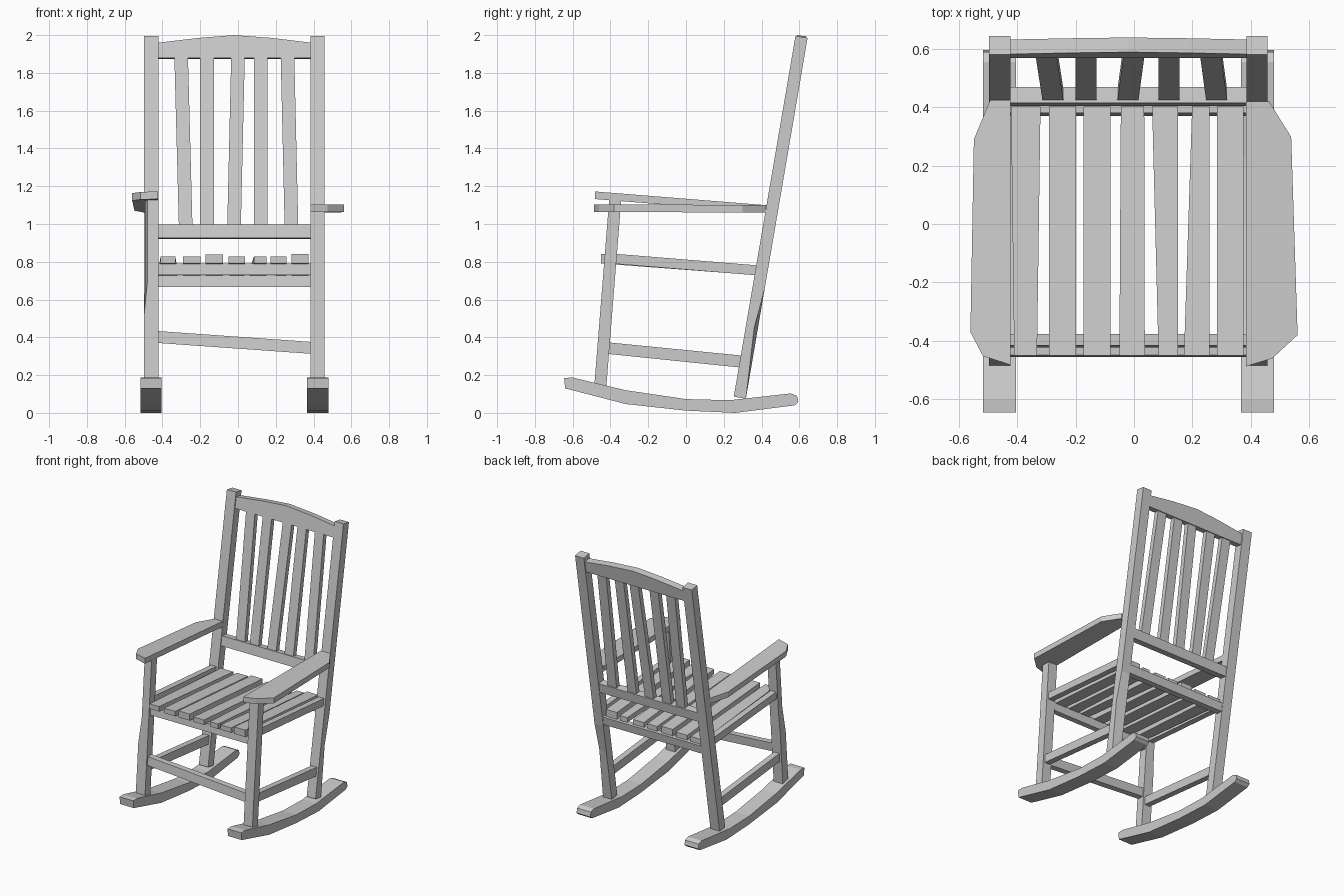
import bpy, bmesh
from mathutils import Vector

if "Cube" in bpy.data.objects:
    bpy.data.objects.remove(bpy.data.objects["Cube"])


def loft(name, rings):
    """Closed solid through matching rings of points, capped at both ends."""
    bm = bmesh.new()
    vs = [[bm.verts.new(p) for p in r] for r in rings]
    n = len(rings[0])
    for a, b in zip(vs, vs[1:]):
        for i in range(n):
            j = (i + 1) % n
            bm.faces.new((a[i], a[j], b[j], b[i]))
    bm.faces.new(vs[0][::-1])
    bm.faces.new(vs[-1])
    bmesh.ops.recalc_face_normals(bm, faces=bm.faces)
    me = bpy.data.meshes.new(name)
    bm.to_mesh(me)
    bm.free()
    ob = bpy.data.objects.new(name, me)
    bpy.context.collection.objects.link(ob)
    return ob


def prism(name, pts, offset):
    """Outline pushed along an offset vector."""
    return loft(name, [pts, [Vector(p) + Vector(offset) for p in pts]])


def side_prism(name, profile, x0, x1):
    """Outline in y, z stretched across x."""
    return prism(name, [(x0, y, z) for y, z in profile], (x1 - x0, 0, 0))


def back_y(z):
    """Centre line of the leaning back."""
    return 0.285 + 0.171 * (z - 0.08)


def leg_y(z):
    """Centre line of the leaning front legs."""
    return -0.453 + 0.08 * (z - 0.15)


rocker = [(-0.645, 0.185), (-0.60, 0.187), (-0.32, 0.12), (0, 0.073), (0.23, 0.067),
          (0.555, 0.103), (0.588, 0.09), (0.595, 0.057), (0.575, 0.04),
          (0.26, 0), (0, 0.012), (-0.32, 0.047), (-0.64, 0.13)]
seat_rail = [(-0.385, 0.843), (-0.385, 0.79), (0.39, 0.727), (0.39, 0.78)]
low_rail = [(-0.41, 0.373), (-0.41, 0.312), (0.29, 0.24), (0.29, 0.304)]
XL, XR = -0.422, 0.385   # inner faces of the uprights

# side frames: rocker, front leg, back post, two rails
for side, x0, x1, rx, top in (("left", XL, -0.497, -0.4605, 1.13), ("right", XR, 0.457, 0.4225, 1.07)):
    left = side == "left"
    side_prism("rocker_" + side, rocker, rx - 0.0565, rx + 0.0565)

    rings = []
    for z in (0.14, 0.52, 0.70, top):
        y = leg_y(z)
        k = 0.018 if left and z > 0.6 else 0   # trimmed outer front edge
        rings.append([(x0, y - 0.032, z), (x1 + k, y - 0.032, z),
                      (x1 + k * 0.3, y + 0.032, z), (x0, y + 0.032, z)])
    loft("front_leg_" + side, rings)

    rings = []
    for z in (0.08, 0.45, 0.66, 1.99):
        y = back_y(z)
        k = 0.02 if not left and z == 0.45 else 0   # trimmed outer back edge
        rings.append([(x0, y - 0.032, z + 0.006), (x1, y - 0.032, z + 0.006),
                      (x1, y + 0.032 - k, z - 0.005), (x0, y + 0.032, z - 0.005)])
    loft("back_post_" + side, rings)

    xm = (x0 + x1) / 2
    side_prism("seat_rail_" + side, seat_rail, xm - 0.022, xm + 0.022)
    side_prism("lower_rail_" + side, low_rail, xm - 0.022, xm + 0.022)

# armrests: plan outline with a slope in height
arm_r = [(0.384, -0.487), (0.473, -0.46), (0.56, -0.38), (0.538, 0.298), (0.462, 0.42), (0.384, 0.42)]
arm_l = [(-0.423, -0.482), (-0.517, -0.452), (-0.56, -0.37), (-0.548, 0.29), (-0.492, 0.425), (-0.423, 0.425)]
prism("armrest_right", [(x, y, 1.06 - 0.005 * (y - 0.42)) for x, y in arm_r], (0, 0, 0.04))
prism("armrest_left", [(x, y, 1.06 - 0.08 * (y - 0.42)) for x, y in arm_l], (0, 0, 0.04))

# cross rails between the side frames
W = XR - XL
side_prism("front_apron", [(-0.422, 0.73), (-0.416, 0.79), (-0.376, 0.79), (-0.382, 0.73)], XL, XR)
side_prism("rear_seat_rail", [(0.37, 0.667), (0.38, 0.727), (0.425, 0.727), (0.415, 0.667)], XL, XR)
prism("front_stretcher", [(XL, -0.455, 0.37), (XL, -0.449, 0.433), (XL, -0.405, 0.433), (XL, -0.411, 0.37)],
      (W, 0, -0.057))
a, b = back_y(0.93), back_y(0.995)
side_prism("lower_back_rail", [(a - 0.027, 0.927), (b - 0.027, 0.997), (b + 0.027, 0.99), (a + 0.027, 0.92)], XL, XR)

# arched top rail, following the lean of the back
arch = [(XL, 1.88), (XL, 1.96), (-0.21, 1.985), (-0.02, 2.0), (0.18, 1.985), (XR, 1.96), (XR, 1.88)]
prism("top_rail", [(x, back_y(z) - 0.025, z) for x, z in arch], (0, 0.05, -0.007))

# back slats: x centre at bottom and at top
for i, (xb, xt) in enumerate([(-0.277, -0.301), (-0.164, -0.164), (-0.021, 0), (0.12, 0.12), (0.283, 0.262)]):
    loft("back_slat_%d" % (i + 1),
         [[(x + sx * 0.036, back_y(z) + sy * 0.018, z) for sx, sy in ((-1, -1), (1, -1), (1, 1), (-1, 1))]
          for x, z in ((xb, 0.985), (xt, 1.89))])

# seat slats: front x span, back x span, lift
slats = [(-0.41, -0.332, -0.421, -0.32, 0), (-0.291, -0.199, -0.291, -0.199, 0),
         (-0.173, -0.08, -0.173, -0.08, 0.012), (-0.05, 0.037, -0.045, 0.035, 0),
         (0.084, 0.151, 0.062, 0.151, 0), (0.171, 0.258, 0.199, 0.258, 0),
         (0.284, 0.374, 0.284, 0.374, 0.015)]
for i, (f0, f1, b0, b1, up) in enumerate(slats):
    loft("seat_slat_%d" % (i + 1),
         [[(p, y, z), (q, y, z), (q, y, z + 0.036 + up), (p, y, z + 0.036 + up)]
          for p, q, y, z in ((f0, f1, -0.45, 0.791), (b0, b1, 0.402, 0.727))])
